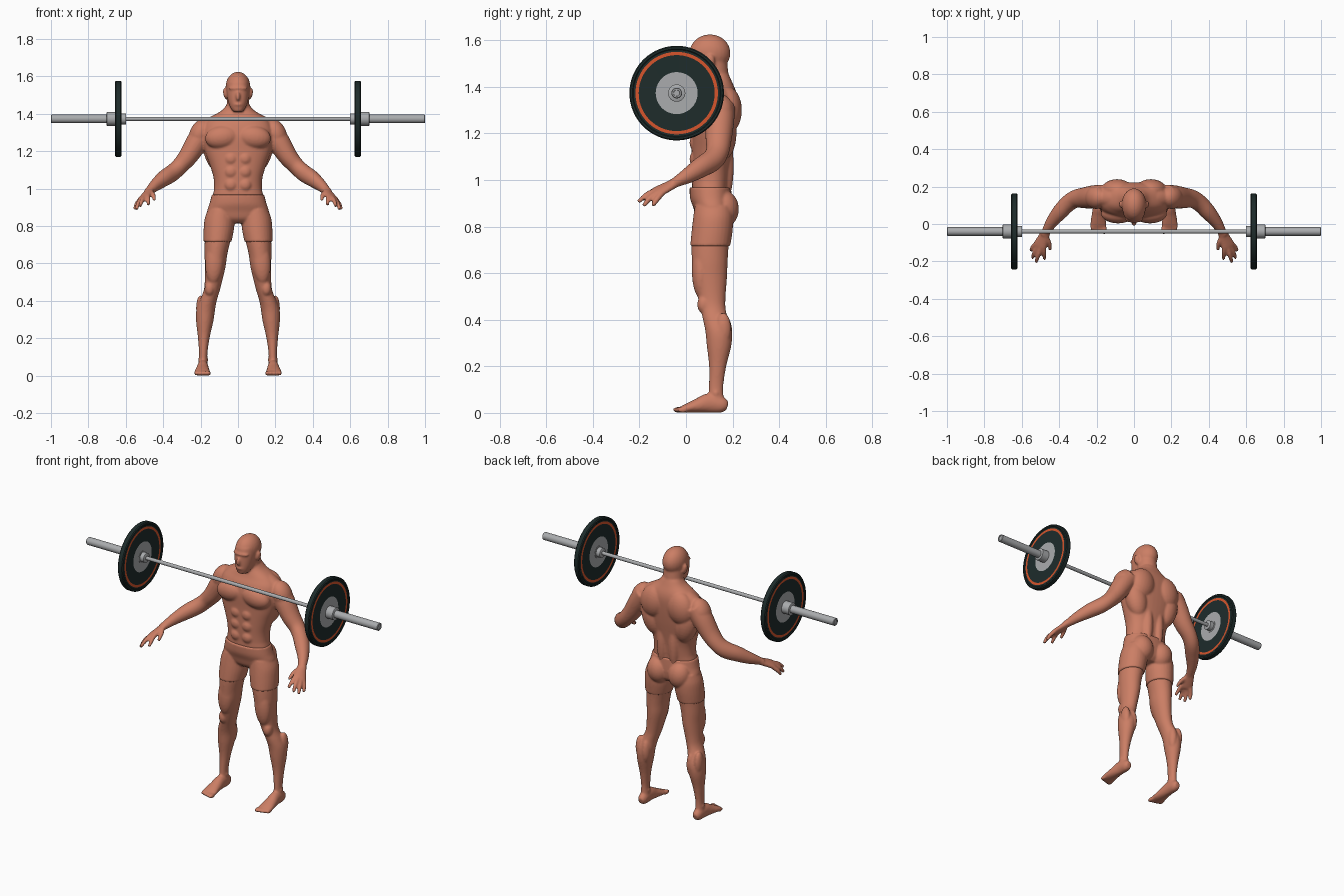
import bpy, bmesh, math
from mathutils import Vector, Matrix

old = bpy.data.objects.get("Cube")
if old:
    bpy.data.objects.remove(old, do_unlink=True)


def material(name, rgb, rough=0.6):
    m = bpy.data.materials.new(name)
    m.use_nodes = True
    m.diffuse_color = (*rgb, 1)
    node = m.node_tree.nodes["Principled BSDF"]
    node.inputs["Base Color"].default_value = (*rgb, 1)
    node.inputs["Roughness"].default_value = rough
    return m


SKIN = material("skin", (0.60, 0.21, 0.13))
RUBBER = material("dark rubber", (0.013, 0.025, 0.024))
ORANGE = material("orange ring", (0.68, 0.09, 0.025))
STEEL = material("steel", (0.40, 0.41, 0.42))


def spline(rows, steps=5):
    """Catmull-Rom interpolation of station rows."""
    pts = [Vector(r) for r in rows]
    out = []
    for i in range(len(pts) - 1):
        a, b, c, d = pts[max(i - 1, 0)], pts[i], pts[i + 1], pts[min(i + 2, len(pts) - 1)]
        for k in range(steps):
            t = k / steps
            out.append(b + (c - a) * (t / 2) + (a * 2 - b * 5 + c * 4 - d) * (t * t / 2)
                       + (b * 3 - a - c * 3 + d) * (t ** 3 / 2))
    return out + [pts[-1]]


def tube(bm, rows, ref=(1, 0, 0), sides=(1, -1), n=28, power=1.0, upright=False):
    """Closed loft through stations (x, y, z, radius along ref, other radius)."""
    st = spline(rows)
    for s in sides:
        rings = []
        for i, p in enumerate(st):
            t = st[min(i + 1, len(st) - 1)].copy() - st[max(i - 1, 0)]
            t = Vector((0, 0, 1)) if upright else Vector(t[:3]).normalized()
            u = Vector(ref)
            u = (u - t * u.dot(t)).normalized()
            v = t.cross(u)
            ring = []
            for k in range(n):
                ca, sa = math.cos(math.tau * k / n), math.sin(math.tau * k / n)
                q = (Vector(p[:3]) + u * p[3] * math.copysign(abs(ca) ** power, ca)
                     + v * p[4] * math.copysign(abs(sa) ** power, sa))
                ring.append(bm.verts.new((q.x * s, q.y, q.z)))
            rings.append(ring)
        for a, b in zip(rings, rings[1:]):
            for k in range(n):
                bm.faces.new((a[k], a[(k + 1) % n], b[(k + 1) % n], b[k]))
        bm.faces.new(rings[0])
        bm.faces.new(rings[-1])


def blob(bm, centre, radii, tilt=0, sides=(1, -1)):
    """Ellipsoid muscle, tilted about the y axis and mirrored."""
    for s in sides:
        m = (Matrix.Translation((centre[0] * s, centre[1], centre[2]))
             @ Matrix.Rotation(math.radians(tilt * s), 4, 'Y') @ Matrix.Diagonal((*radii, 1)))
        bmesh.ops.create_uvsphere(bm, u_segments=24, v_segments=16, radius=1, matrix=m)


def finish(bm, name, mats):
    bmesh.ops.recalc_face_normals(bm, faces=bm.faces)
    me = bpy.data.meshes.new(name)
    bm.to_mesh(me)
    bm.free()
    for m in mats:
        me.materials.append(m)
    ob = bpy.data.objects.new(name, me)
    bpy.context.collection.objects.link(ob)
    return ob


def fuse(ob, voxel, rounds):
    """Merge overlapping parts into one smooth skin."""
    r = ob.modifiers.new("fuse", 'REMESH')
    r.mode = 'VOXEL'
    r.voxel_size = voxel
    r.use_smooth_shade = True
    s = ob.modifiers.new("soften", 'SMOOTH')
    s.factor = 0.5
    s.iterations = rounds


def upright_rows(rows):
    """(z, half width, front y, back y) to stations."""
    return [(0, (f + b) / 2, z, w, (b - f) / 2) for z, w, f, b in rows]


# Torso and neck
body = bmesh.new()
tube(body, upright_rows([
    (0.84, .13, .05, .18), (0.95, .135, .028, .182), (1.0, .128, .026, .186),
    (1.06, .131, .024, .192), (1.13, .152, .024, .202), (1.2, .176, .024, .212),
    (1.28, .188, .022, .22), (1.34, .178, .035, .222), (1.38, .145, .055, .215),
    (1.42, .085, .07, .198), (1.45, .06, .08, .185)]), sides=(1,), n=48, power=.85, upright=True)
tube(body, [(0, .13, 1.36, .075, .065), (0, .125, 1.43, .062, .06), (0, .115, 1.52, .056, .06)],
     sides=(1,))

# Chest, shoulder, back and belly muscles
blob(body, (.085, .055, 1.275), (.092, .052, .062), 8)
blob(body, (.202, .142, 1.295), (.056, .062, .08), -25)
blob(body, (.09, .18, 1.3), (.085, .06, .1), -12)
blob(body, (.115, .155, 1.2), (.068, .062, .12), 14)
blob(body, (.1, .14, 1.365), (.11, .05, .038), 22)
blob(body, (.04, .165, 1.06), (.035, .04, .16))
for level in (1.02, 1.09, 1.16):
    blob(body, (.037, .042, level), (.036, .027, .036))

# Head
blob(body, (0, .103, 1.545), (.066, .088, .08), sides=(1,))
tube(body, upright_rows([
    (1.412, .026, .018, .07), (1.44, .044, .01, .115), (1.48, .056, .008, .145),
    (1.53, .061, .01, .16), (1.57, .058, .018, .165)]), sides=(1,), power=.9, upright=True)
blob(body, (0, .005, 1.493), (.012, .016, .024), sides=(1,))
blob(body, (0, .028, 1.537), (.05, .023, .012), sides=(1,))
blob(body, (0, .016, 1.45), (.025, .012, .01), sides=(1,))
blob(body, (.068, .105, 1.508), (.011, .019, .03), 10)

# Arms
tube(body, [
    (.17, .15, 1.32, .06, .06), (.215, .145, 1.255, .06, .062), (.265, .14, 1.175, .052, .056),
    (.31, .135, 1.122, .045, .049), (.35, .112, 1.085, .044, .048), (.395, .065, 1.055, .042, .044),
    (.44, .01, 1.02, .032, .034), (.472, -.045, .99, .024, .022), (.48, -.06, .983, .025, .02)])
# Palms
ACROSS = (.9, 0, -.5)
tube(body, [(.468, -.038, .993, .024, .02), (.485, -.075, .973, .031, .018),
            (.503, -.115, .953, .038, .016), (.51, -.13, .945, .034, .012)], ref=ACROSS)
# Thumbs and fingers: root, knuckle, tip
for root, knuckle, tip in (
        ((.468, -.07, .985), (.452, -.105, .965), (.447, -.14, .938)),
        ((.482, -.115, .966), (.48, -.152, .945), (.478, -.188, .913)),
        ((.498, -.12, .957), (.512, -.167, .938), (.524, -.205, .905)),
        ((.513, -.117, .949), (.533, -.155, .922), (.543, -.182, .888)),
        ((.525, -.105, .94), (.544, -.128, .913), (.55, -.143, .888))):
    tube(body, [(*root, .013, .013), (*knuckle, .012, .012), (*tip, .009, .009)], n=14)

# Legs
LEG = [(.095, .12, .84, .07, .08), (.1, .113, .78, .075, .084), (.109, .104, .72, .069, .08),
       (.118, .102, .65, .061, .077), (.122, .103, .58, .055, .073), (.132, .11, .5, .046, .06),
       (.142, .116, .45, .043, .054), (.16, .127, .4, .046, .054), (.173, .14, .35, .05, .057),
       (.178, .142, .29, .046, .053), (.183, .136, .2, .031, .037), (.186, .129, .11, .022, .031),
       (.187, .13, .04, .027, .035)]
tube(body, LEG, upright=True)
blob(body, (.152, .078, .465), (.027, .03, .04))
blob(body, (.155, .165, .345), (.027, .034, .075))
blob(body, (.2, .16, .36), (.024, .034, .07))
blob(body, (.125, .065, .61), (.05, .04, .12), -4)
blob(body, (.187, .128, .085), (.029, .015, .016))

# Feet and toes
tube(body, [(.187, .178, .028, .017, .018), (.187, .155, .034, .027, .034),
            (.188, .1, .042, .03, .042), (.19, .05, .031, .036, .031),
            (.191, 0, .019, .043, .019), (.191, -.02, .014, .041, .013)])
for i in range(5):
    x = .158 + .0165 * i
    blob(body, (x, -.03 + .004 * i, .013), (.013 - .001 * i, .027 - .001 * i, .013))
fuse(finish(body, "body", [SKIN]), .006, 5)

# Shorts: hips plus two legs with open-looking flat hems
shorts = bmesh.new()
tube(shorts, upright_rows([
    (.815, .07, .07, .165), (.84, .15, .045, .19), (.88, .164, .032, .198),
    (.92, .152, .018, .197), (.968, .14, .015, .193)]), sides=(1,), n=48, power=.9, upright=True)
tube(shorts, [(.09, .118, .89, .07, .08), (.098, .117, .84, .08, .086),
              (.103, .112, .78, .081, .088), (.11, .104, .715, .075, .086)], upright=True)
blob(shorts, (.072, .162, .875), (.068, .065, .08), 6)
fuse(finish(shorts, "shorts", [SKIN]), .006, 3)


# Barbell
def lathe(name, profile, mats, slots=None, n=64, y=-.04, z=1.373, mirrored=True):
    """Spin an (x, radius) profile about the bar axis."""
    bm = bmesh.new()
    for s in ((1, -1) if mirrored else (1,)):
        rings = [[bm.verts.new((x * s, y + r * math.cos(math.tau * k / n),
                                z + r * math.sin(math.tau * k / n))) for k in range(n)]
                 for x, r in profile]
        for i, (a, b) in enumerate(zip(rings, rings[1:])):
            for k in range(n):
                f = bm.faces.new((a[k], a[(k + 1) % n], b[(k + 1) % n], b[k]))
                f.material_index = slots[i] if slots else 0
        bm.faces.new(rings[0])
        bm.faces.new(rings[-1])
    ob = finish(bm, name, mats)
    bpy.context.view_layer.objects.active = ob
    bpy.ops.object.select_all(action='DESELECT')
    ob.select_set(True)
    bpy.ops.object.shade_smooth_by_angle(angle=math.radians(35))
    return ob


lathe("bar_shaft", [(-.62, .011), (.62, .011)], [STEEL], n=32, mirrored=False)
lathe("bar_sleeves", [(.6, .023), (.997, .023), (1, .02), (1, .014), (.997, .013)], [STEEL], n=32)
lathe("collars", [(.598, .026), (.6, .029), (.625, .029), (.625, .037), (.668, .037),
                  (.7, .037), (.702, .034)], [STEEL], n=48)

# Plates: steel hub, rubber face, orange ring, rubber rim, same on both sides
half = [(.013, .03), (.013, .09), (.014, .163), (.014, .177), (.014, .186),
        (.017, .19), (.017, .198), (.012, .203)]
lathe("weight_plates", [(.64 - d, r) for d, r in half] + [(.64 + d, r) for d, r in reversed(half)],
      [RUBBER, STEEL, ORANGE], [1, 0, 2, 0, 0, 0, 0, 0, 0, 0, 0, 0, 2, 0, 1], n=96)
